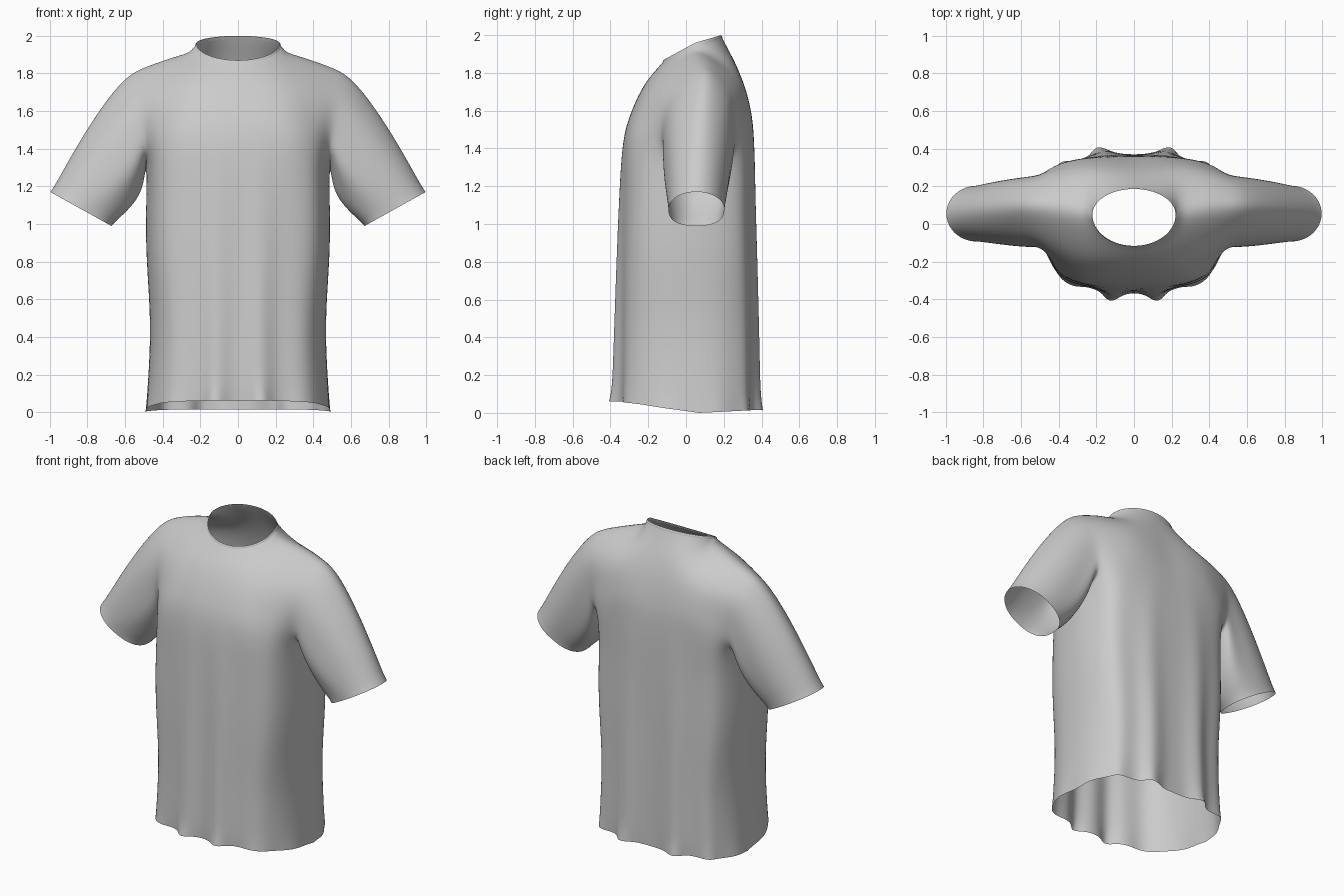
import bpy, bmesh, math
from mathutils import Vector

if "Cube" in bpy.data.objects:
    bpy.data.objects.remove(bpy.data.objects["Cube"])

# upper panel control rows, centre -> armhole, from chest up to the shoulder seam / neckline
FRONT = [
    [(0, -.335, 1.42), (.15, -.33, 1.42), (.30, -.305, 1.41), (.42, -.23, 1.40), (.49, -.09, 1.38)],
    [(0, -.295, 1.58), (.15, -.29, 1.58), (.29, -.265, 1.57), (.41, -.20, 1.55), (.50, -.125, 1.53)],
    [(0, -.22, 1.74), (.15, -.205, 1.75), (.27, -.165, 1.76), (.41, -.115, 1.73), (.54, -.06, 1.69)],
    [(0, -.12, 1.86), (.13, -.085, 1.88), (.225, .05, 1.95), (.40, .085, 1.90), (.565, .10, 1.835)]]
BACK = [
    [(0, .36, 1.42), (.15, .36, 1.42), (.30, .345, 1.42), (.42, .31, 1.40), (.49, .24, 1.38)],
    [(0, .34, 1.60), (.15, .345, 1.60), (.29, .335, 1.59), (.42, .30, 1.56), (.505, .26, 1.53)],
    [(0, .285, 1.80), (.15, .285, 1.80), (.28, .27, 1.79), (.42, .255, 1.745), (.545, .225, 1.70)],
    [(0, .19, 1.99), (.12, .165, 1.98), (.225, .05, 1.95), (.40, .085, 1.90), (.565, .10, 1.835)]]
# lower body rows: side z, half width, front depth, back depth, extra z at the panel centre
LOWER = [(0, .490, .435, .30, 0), (.45, .468, .43, .30, -.02),
         (.90, .495, .425, .298, -.09), (1.28, .490, .418, .295, -.14)]
SEG, ROW, ARM = 12, 10, 3
NJ, NI = 8 * SEG, 7 * ROW
MIDY = .07


def lower_row(z, w, depth, rise):
    xs, ys = (0, .33, .65, .9, 1), (1, .985, .9, .68, 0)
    return [(w * x, MIDY + depth * y, z + rise * y) for x, y in zip(xs, ys)]


def spline(pts, t):
    i = min(int(t), len(pts) - 2)
    f = t - i
    b, c = pts[i], pts[i + 1]
    a = pts[i - 1] if i else b * 2 - c
    d = pts[i + 2] if i + 2 < len(pts) else c * 2 - b
    return .5 * (2 * b + (c - a) * f + (2 * a - 5 * b + 4 * c - d) * f * f
                 + (3 * b - a - 3 * c + d) * f ** 3)


def panel(upper, sign, folds):
    """Spline surface over mirrored control rows, with drape folds and a round neckline."""
    rows = []
    for k, (z, w, df, db, rise) in enumerate(LOWER):
        hem = (.062 if sign < 0 else .015) if k == 0 else rise
        rows.append(lower_row(z, w, -df if sign < 0 else db, hem))
    rows += upper
    full = [[Vector((-x, y, z)) for x, y, z in r[:0:-1]] + [Vector(p) for p in r] for r in rows]
    grid = []
    for i in range(NI + 1):
        ctrl = [spline([r[c] for r in full], i / ROW) for c in range(9)]
        line = []
        for j in range(NJ + 1):
            p = spline(ctrl, j / SEG)
            u = abs(j / SEG - 4)
            amount = max(0, 1 - p.z / 1.45) ** .95
            n = Vector((p.x * .8, p.y - MIDY, 0)).normalized()
            d = sum(h * math.exp(-((u - c) / w) ** 2) for c, h, w in folds)
            line.append(p + n * d * amount)
        grid.append(line)
    # pull the neck edge to half an ellipse, fading out below
    _, ny, nz = upper[-1][0]
    for j in range(2 * SEG, 6 * SEG + 1):
        a = (j / SEG - 4) * math.pi / 4
        c = math.cos(a)
        target = Vector((.225 * math.sin(a), .05 + (ny - .05) * c, 1.95 + (nz - 1.95) * c))
        delta = target - grid[NI][j]
        for i in range(NI - ROW, NI + 1):
            grid[i][j] += delta * ((i - NI + ROW) / ROW) ** 2
    return grid


def add_grid(bm, grid):
    vs = [[bm.verts.new(p) for p in r] for r in grid]
    for a, b in zip(vs, vs[1:]):
        for j in range(len(a) - 1):
            bm.faces.new((a[j], a[j + 1], b[j + 1], b[j]))


def finish(bm, name, relax=0):
    bmesh.ops.remove_doubles(bm, verts=bm.verts, dist=1e-4)
    inner = [v for v in bm.verts if not v.is_boundary]
    for _ in range(relax):
        bmesh.ops.smooth_vert(bm, verts=inner, factor=.5,
                              use_axis_x=True, use_axis_y=True, use_axis_z=True)
    bmesh.ops.recalc_face_normals(bm, faces=bm.faces)
    for f in bm.faces:
        f.smooth = True
    me = bpy.data.meshes.new(name)
    bm.to_mesh(me)
    bm.free()
    ob = bpy.data.objects.new(name, me)
    bpy.context.collection.objects.link(ob)
    return ob


front = panel(FRONT, -1, [(.7, .047, .32), (1.5, -.010, .35), (2.1, .010, .35), (2.9, -.012, .35), (3.5, .015, .3)])
back = panel(BACK, 1, [(1.05, .047, .35), (1.8, -.010, .35), (2.4, .012, .35), (3.0, -.012, .35), (3.6, .012, .3)])

# sew side seams and shoulder seams
for i in range(NI + 1):
    for j in range(NJ + 1):
        side = j in (0, NJ) and i <= ARM * ROW
        shoulder = i == NI and abs(j - NJ // 2) >= 2 * SEG
        if side or shoulder:
            m = (front[i][j] + back[i][j]) / 2
            front[i][j], back[i][j] = m, m.copy()

bm = bmesh.new()
add_grid(bm, front)
add_grid(bm, back)

# sleeves: loft from the armhole edge to the cuff ring
hole = [front[i][NJ] for i in range(NI, ARM * ROW - 1, -1)]
hole += [back[i][NJ] for i in range(ARM * ROW + 1, NI + 1)]
c0, c1 = Vector((.50, .08, 1.55)), Vector((.835, .055, 1.08))
STEPS = 36
for sx in (1, -1):
    rings = []
    for k in range(STEPS + 1):
        s = k / STEPS
        c = c0.lerp(c1, s)
        arch = math.sin(math.pi * s)
        crown = math.sin(math.pi * s ** .6)
        ring = []
        for q, h in enumerate(hole):
            a = 2 * math.pi * q / (len(hole) - 1)
            ca, sa = math.cos(a), math.sin(a)
            pw = 2 if ca > 0 else 2.5
            e = (abs(ca) ** pw + abs(sa) ** pw) ** (-1 / pw)
            cuff = c1 + Vector((.162 * ca, -.148 * sa, .09 * ca)) * e
            p = h.lerp(cuff, s)
            fold = .06 * math.cos(6 * a + 2.5 * s) * (1 - ca) / 2
            p = c + (p - c) * (1 + arch * (.05 + fold))
            p.x -= .045 * arch * (1 - ca) / 2
            p += Vector((.9, 0, .43)) * .024 * crown * max(0, ca)
            ring.append(Vector((sx * p.x, p.y, p.z)))
        rings.append(ring)
    add_grid(bm, rings)
finish(bm, "shirt_body_and_sleeves", relax=30)

# thin collar edge standing on the neckline
lo, hi = 2 * SEG, 6 * SEG
neck = front[NI][lo:hi + 1] + back[NI][lo:hi][::-1]
strips = []
for out, up in [(.003, -.006), (.001, .004), (-.004, .01)]:
    strip = []
    for p in neck:
        r = Vector((p.x, p.y - .04, 0)).normalized()
        strip.append(p + r * out + Vector((0, 0, up)))
    strips.append(strip)
bm = bmesh.new()
add_grid(bm, strips)
finish(bm, "collar")
